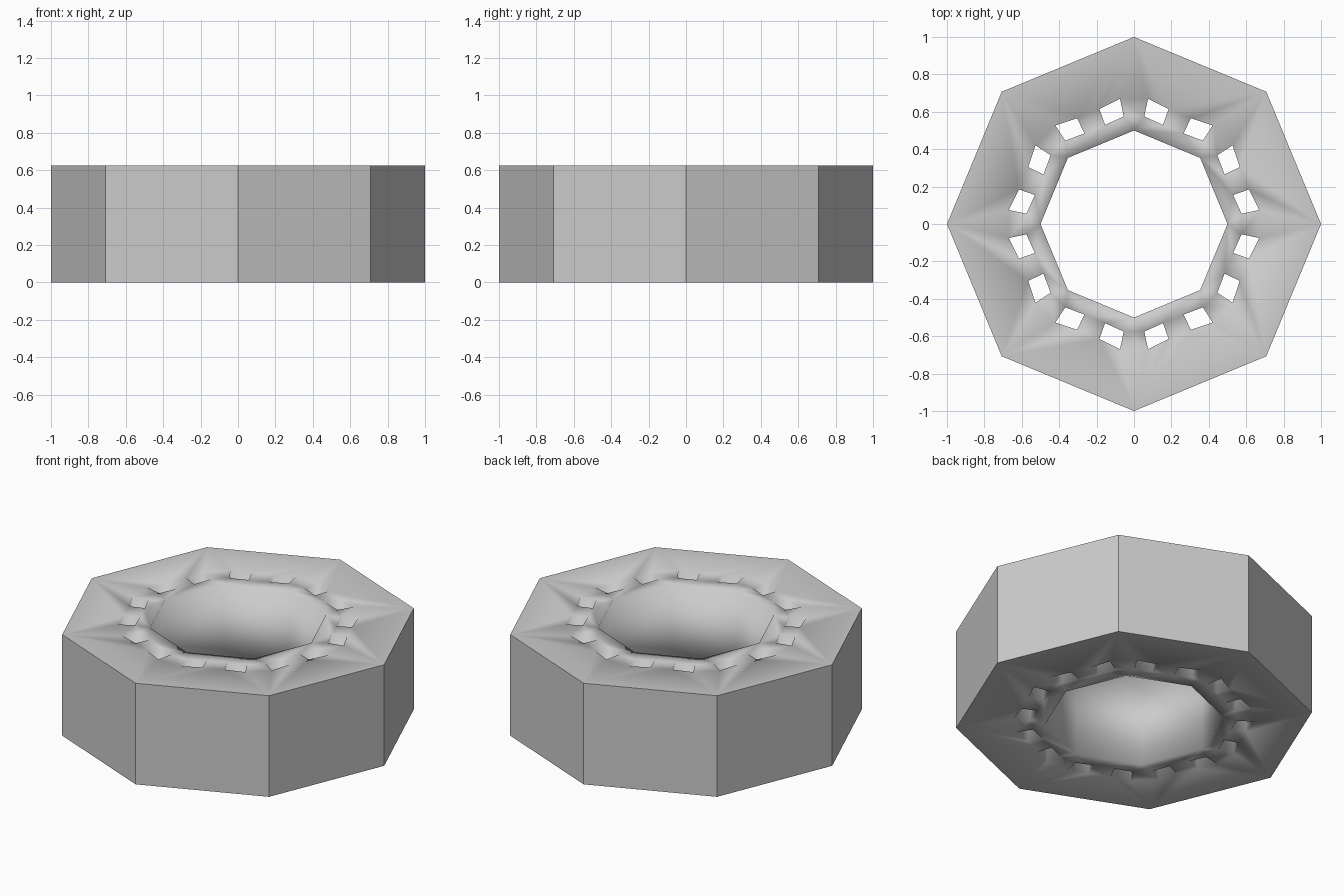
import bpy, bmesh, math
from mathutils import Vector

if "Cube" in bpy.data.objects:
    bpy.data.objects.remove(bpy.data.objects["Cube"])

H = 0.625
SIDES = 8
STEP = 2 * math.pi / SIDES
# slot beside an outer corner (corner on +y): outer pair then inner pair
SLOT = [(0.075, 0.67), (0.185, 0.615), (0.155, 0.53), (0.055, 0.575)]

grey = bpy.data.materials.new("light grey")
grey.diffuse_color = (0.6, 0.6, 0.6, 1)
grey.use_nodes = True
grey.node_tree.nodes["Principled BSDF"].inputs["Base Color"].default_value = grey.diffuse_color

bm = bmesh.new()


def pair(x, y, k):
    """Bottom and top vertex of a plan point turned to corner k."""
    c, s = math.cos(k * STEP), math.sin(k * STEP)
    p = (x * c - y * s, x * s + y * c)
    return [bm.verts.new((p[0], p[1], z)) for z in (0, H)]


outer = [pair(0, 1, k) for k in range(SIDES)]
inner = [pair(0, 0.5, k) for k in range(SIDES)]
right = [[pair(x, y, k) for x, y in SLOT] for k in range(SIDES)]
left = [[pair(-x, y, k) for x, y in SLOT] for k in range(SIDES)]


def cap(*pts):
    bm.faces.new([p[1] for p in pts])
    bm.faces.new([p[0] for p in reversed(pts)])


def wall(p, q):
    bm.faces.new([p[0], q[0], q[1], p[1]])


for k in range(SIDES):
    n = (k + 1) % SIDES
    A, B, I, J = outer[k], outer[n], inner[k], inner[n]
    a, b, c, d = left[k]
    e, f, g, h = right[n]
    # flat faces along one side of the octagon
    cap(A, B, f, b)
    cap(b, f, g, c)
    cap(c, g, J, I)
    cap(A, b, a)
    cap(B, e, f)
    cap(d, c, I)
    cap(h, J, g)
    # faces around the corner
    ra, rb, rc, rd = right[k]
    cap(A, a, ra)
    cap(a, d, rd, ra)
    cap(d, I, rd)
    # outer wall, bore wall and slot walls
    wall(A, B)
    wall(J, I)
    for s in (left[k], right[k]):
        for i in range(4):
            wall(s[i], s[(i + 1) % 4])

bmesh.ops.recalc_face_normals(bm, faces=bm.faces)
# smooth everywhere except the crisp outer octagon
for fc in bm.faces:
    fc.smooth = True
rim = {v for p in outer for v in p}
for ed in bm.edges:
    if ed.verts[0] in rim and ed.verts[1] in rim:
        ed.smooth = False

me = bpy.data.meshes.new("octagonal_ring")
bm.to_mesh(me)
bm.free()
me.materials.append(grey)
ob = bpy.data.objects.new("octagonal_ring", me)
bpy.context.collection.objects.link(ob)
